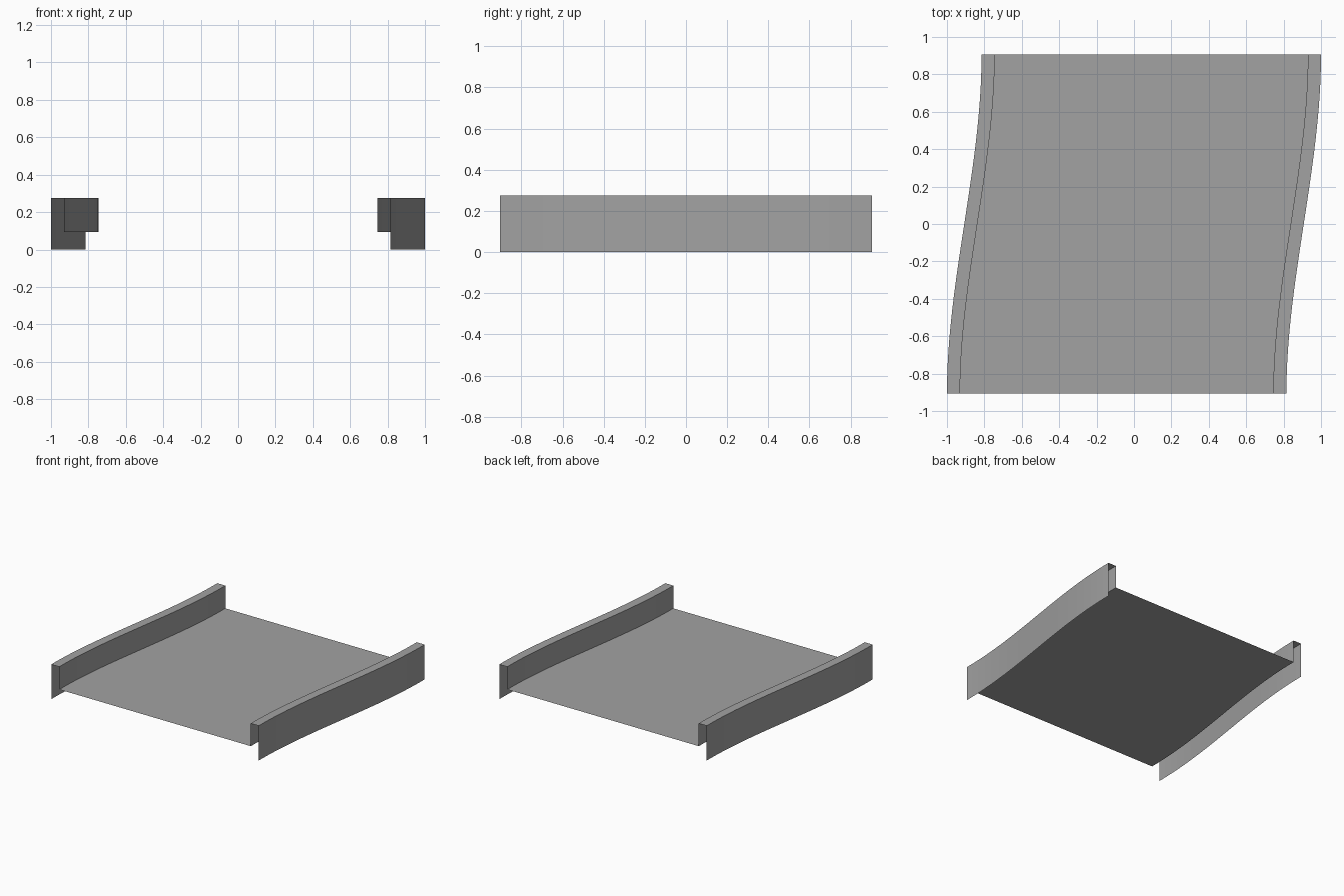
import bpy
import bmesh
from math import radians

cube = bpy.data.objects.get("Cube")
if cube:
    bpy.data.objects.remove(cube, do_unlink=True)

HALF_LENGTH = 0.905
OUTER, INNER = 0.9075, 0.8375   # rail faces, measured from the centre line
TOP, FLOOR = 0.275, 0.095
SHIFT = 0.0925                  # sideways drift of each end
STEPS = 32

grey = bpy.data.materials.new("plain_grey")
grey.use_nodes = True
colour = (0.36, 0.36, 0.36, 1.0)
grey.diffuse_color = colour
grey.node_tree.nodes["Principled BSDF"].inputs["Base Color"].default_value = colour


def sweep(name, profile):
    """Sweep an open x-z profile, listed from -x to +x, along the S curve."""
    bm = bmesh.new()
    rows = []
    for i in range(STEPS + 1):
        t = i / STEPS
        drift = SHIFT * (2 * t * t * (3 - 2 * t) - 1)
        y = HALF_LENGTH * (2 * t - 1)
        rows.append([bm.verts.new((x + drift, y, z)) for x, z in profile])
    for a, b in zip(rows, rows[1:]):
        for j in range(len(profile) - 1):
            bm.faces.new((a[j], a[j + 1], b[j + 1], b[j]))
    mesh = bpy.data.meshes.new(name)
    bm.to_mesh(mesh)
    bm.free()
    mesh.materials.append(grey)
    obj = bpy.data.objects.new(name, mesh)
    bpy.context.collection.objects.link(obj)
    bpy.ops.object.select_all(action="DESELECT")
    obj.select_set(True)
    bpy.context.view_layer.objects.active = obj
    bpy.ops.object.shade_smooth_by_angle(angle=radians(30))
    return obj


# Thin floor sheet between the rails
sweep("floor", [(-INNER, FLOOR), (INNER, FLOOR)])

# Folded rails: open underneath and at the ends, outer skirt reaching the ground
rail = [(-OUTER, 0), (-OUTER, TOP), (-INNER, TOP), (-INNER, FLOOR)]
sweep("right_rail", rail)
sweep("left_rail", [(-x, z) for x, z in reversed(rail)])
